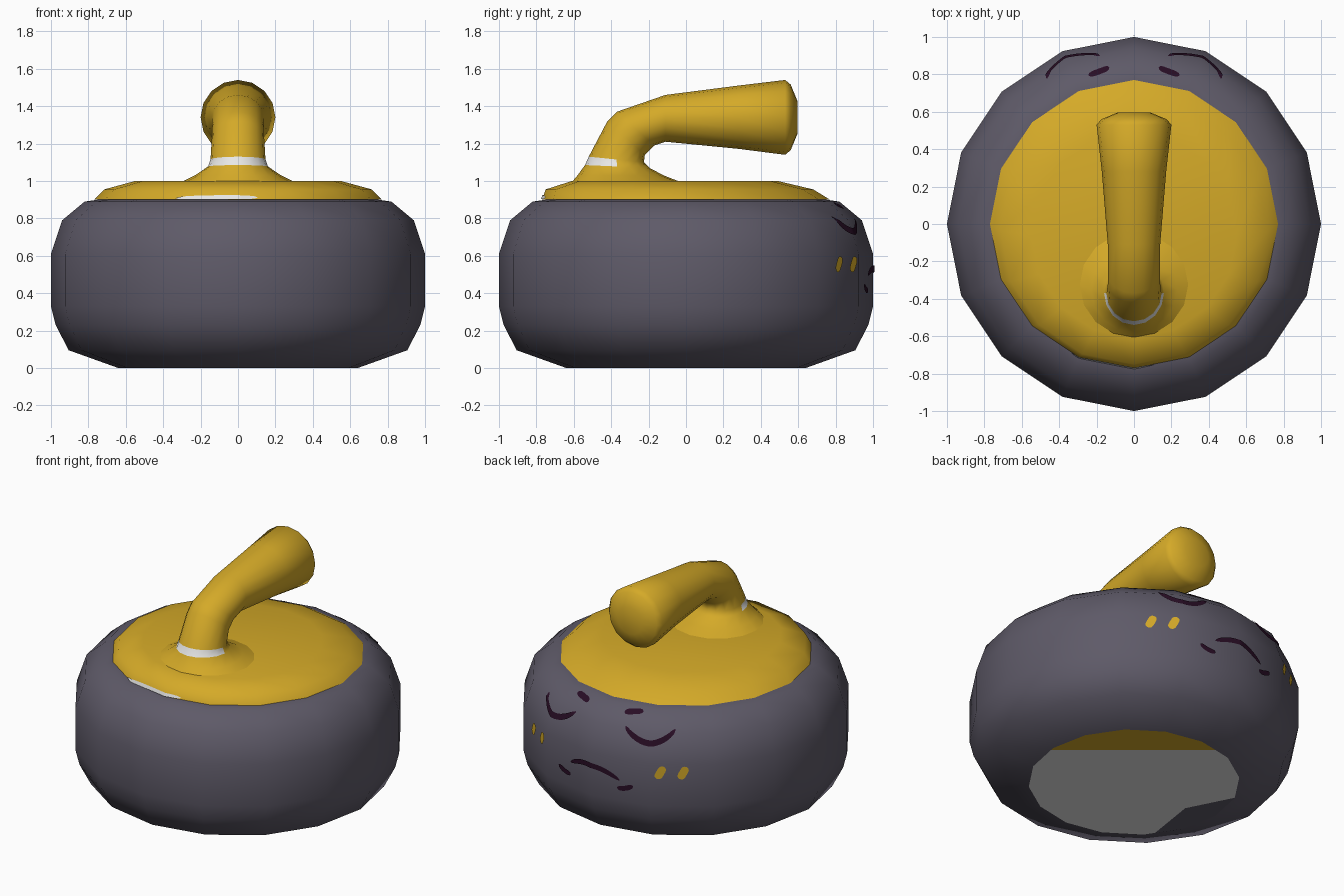
import bpy, bmesh
from math import sin, cos, pi, radians, sqrt, hypot
from mathutils import Vector

if "Cube" in bpy.data.objects:
    bpy.data.objects.remove(bpy.data.objects["Cube"])

SIDES = 16


def material(name, r, g, b):
    m = bpy.data.materials.new(name)
    m.use_nodes = True
    m.diffuse_color = (r, g, b, 1)
    bsdf = next(n for n in m.node_tree.nodes if n.type == 'BSDF_PRINCIPLED')
    bsdf.inputs["Base Color"].default_value = (r, g, b, 1)
    bsdf.inputs["Roughness"].default_value = 0.7
    return m


GREY = material("slate grey", 0.112, 0.102, 0.138)
YELLOW = material("mustard yellow", 0.66, 0.40, 0.021)
WHITE = material("off white", 0.80, 0.80, 0.79)
PURPLE = material("dark purple", 0.021, 0.004, 0.018)


def finish(bm, name, mats, angle=65):
    mesh = bpy.data.meshes.new(name)
    bm.to_mesh(mesh)
    bm.free()
    obj = bpy.data.objects.new(name, mesh)
    bpy.context.collection.objects.link(obj)
    for m in mats:
        mesh.materials.append(m)
    bpy.ops.object.select_all(action='DESELECT')
    obj.select_set(True)
    bpy.context.view_layer.objects.active = obj
    bpy.ops.object.shade_smooth_by_angle(angle=radians(angle))
    return obj


def loft(rings, cap_start, cap_end):
    """Skin a list of point rings."""
    bm = bmesh.new()
    rows = [[bm.verts.new(p) for p in ring] for ring in rings]
    for a, b in zip(rows, rows[1:]):
        for i in range(SIDES):
            j = (i + 1) % SIDES
            bm.faces.new((a[i], a[j], b[j], b[i]))
    if cap_start:
        bm.faces.new(rows[0])
    if cap_end:
        bm.faces.new(rows[-1])
    bmesh.ops.recalc_face_normals(bm, faces=bm.faces)
    return bm


def circle(r, z, y=0.0):
    return [Vector((r * sin(2 * pi * i / SIDES), y + r * cos(2 * pi * i / SIDES), z))
            for i in range(SIDES)]


# Stone body: lathe profile of (radius, height)
BODY = [(0.64, 0), (0.905, 0.095), (0.975, 0.23), (1, 0.33), (1, 0.61),
        (0.94, 0.79), (0.82, 0.89), (0.75, 0.90)]
finish(loft([circle(r, z) for r, z in BODY], False, True), "stone_body", [GREY])

# Lid: (radius, height, y offset)
LID = [(0.77, 0.9, 0), (0.715, 0.955, -0.035), (0.55, 1, -0.06)]
finish(loft([circle(*ring) for ring in LID], True, True), "lid", [YELLOW])

# Base disc, cut by straight lines into three colours
side = Vector((-cos(radians(40)), sin(radians(40)), 0))
near = Vector((-side.y * -1, -side.x, 0))
yellow_line = (near * 0.39, near)
corner = side * 0.31 - near * 0.317
dark_a = (corner, side * 0.85 - near * 0.52)
dark_b = (corner, side * 0.39 - near * 0.92)
bm = bmesh.new()
bm.faces.new([bm.verts.new(p) for p in circle(0.64, 0)])
for co, no in (yellow_line, dark_a, dark_b):
    bmesh.ops.bisect_plane(bm, geom=bm.verts[:] + bm.edges[:] + bm.faces[:],
                           plane_co=co, plane_no=no)
bm.normal_update()
for f in bm.faces:
    c = f.calc_center_median()
    beyond = [(c - co).dot(no) > 0 for co, no in (yellow_line, dark_a, dark_b)]
    f.material_index = 1 if beyond[0] else 2 if beyond[1] and beyond[2] else 0
    if f.normal.z > 0:
        f.normal_flip()
finish(bm, "base_disc", [WHITE, YELLOW, GREY])

# Handle: outer (y, z), inner (y, z), half width of each section
HANDLE = [
    (-0.61, 0.995, -0.03, 0.995, 0.30), (-0.58, 1.03, -0.12, 1.03, 0.23),
    (-0.54, 1.085, -0.195, 1.07, 0.16), (-0.52, 1.13, -0.225, 1.10, 0.147),
    (-0.42, 1.32, -0.22, 1.14, 0.14), (-0.37, 1.37, -0.17, 1.19, 0.14),
    (-0.11, 1.46, -0.11, 1.21, 0.14), (0.28, 1.51, 0.28, 1.172, 0.172),
    (0.53, 1.54, 0.53, 1.14, 0.20), (0.56, 1.515, 0.56, 1.165, 0.175),
    (0.595, 1.43, 0.595, 1.25, 0.09)]
rings = []
for oy, oz, iy, iz, w in HANDLE:
    outer, inner = Vector((0, oy, oz)), Vector((0, iy, iz))
    mid, half = (outer + inner) / 2, (outer - inner) / 2
    rings.append([mid + half * cos(2 * pi * i / SIDES)
                  + Vector((w * sin(2 * pi * i / SIDES), 0, 0)) for i in range(SIDES)])
bm = loft(rings, False, True)
bm.faces.ensure_lookup_table()
# White crescent on the front of the neck
for f in bm.faces[2 * SIDES:3 * SIDES]:
    if f.calc_center_median().y < -0.37:
        f.material_index = 1
finish(bm, "handle", [YELLOW, WHITE])


def on_surface(profile, deg, z, lift=0.007):
    """Point on a faceted lathe surface, angle measured from the back."""
    for p, q in zip(profile, profile[1:]):
        if p[1] <= z <= q[1]:
            break
    t = (z - p[1]) / (q[1] - p[1])
    r = p[0] + t * (q[0] - p[0])
    y = p[2] + t * (q[2] - p[2]) if len(p) > 2 else 0
    step = 360 / SIDES
    r *= cos(pi / SIDES) / cos(radians(deg % step - step / 2))
    r += lift
    a = radians(deg)
    return Vector((r * sin(a), r * cos(a) + y, z))


def stroke(name, profile, start, mid, end, half, mat, steps=24):
    """Thin painted stroke through three (angle, height) points."""
    s, m, e = (Vector(p) for p in (start, mid, end))
    ctrl = 2 * m - (s + e) / 2
    scale = radians(1) * 0.95
    bm = bmesh.new()
    rows = []
    for k in range(steps + 1):
        t = k / steps
        p = s * (1 - t) ** 2 + ctrl * 2 * t * (1 - t) + e * t * t
        d = (ctrl - s) * (1 - t) + (e - ctrl) * t
        dx, dz = d.x * scale, d.y
        n = hypot(dx, dz) or 1
        w = half * sqrt(max(0.01, 1 - (2 * t - 1) ** 4))
        rows.append([bm.verts.new(on_surface(profile, p.x - o * w * dz / n / scale,
                                             p.y + o * w * dx / n)) for o in (-1, 0, 1)])
    for a, b in zip(rows, rows[1:]):
        for i in range(2):
            bm.faces.new((a[i], b[i], b[i + 1], a[i + 1]))
    bm.normal_update()
    for f in bm.faces:
        c = f.calc_center_median()
        if f.normal.x * c.x + f.normal.y * c.y < 0:
            f.normal_flip()
    finish(bm, name, [mat])


# Face on the back: closed eyes, brows, cheek marks and mouth
for s, label in ((1, "left"), (-1, "right")):
    stroke(label + "_eye", BODY, (s * 31, 0.81), (s * 21.5, 0.73), (s * 11.5, 0.80), 0.018, PURPLE)
    stroke(label + "_brow", BODY, (s * 9, 0.86), (s * 12.5, 0.868), (s * 17, 0.876), 0.013, PURPLE)
    for n, a in enumerate((26, 34)):
        stroke(f"{label}_cheek_mark_{n + 1}", BODY, (s * a + 1.2, 0.515), (s * a, 0.555),
               (s * a - 1.2, 0.595), 0.024, YELLOW)
    stroke(label + "_mouth_corner", BODY, (s * 10, 0.415), (s * 13, 0.42), (s * 16, 0.445),
           0.016, PURPLE)
stroke("mouth", BODY, (10, 0.495), (0, 0.53), (-11, 0.465), 0.017, PURPLE)

# White chip on the front edge of the lid
stroke("lid_chip", LID, (206, 0.908), (188, 0.913), (172, 0.912), 0.011, WHITE)
